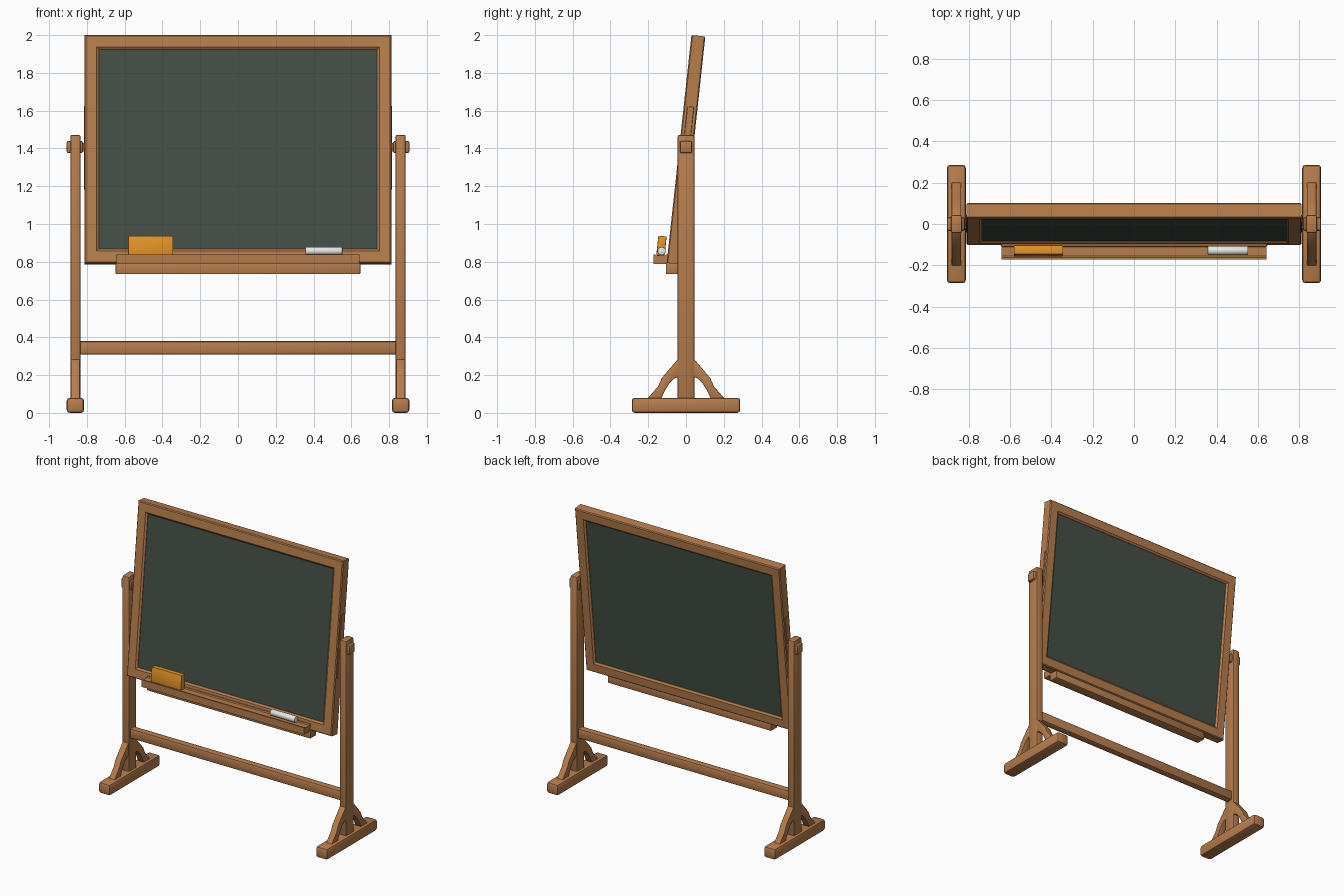
import bpy, bmesh, math
from mathutils import Matrix, Vector

if "Cube" in bpy.data.objects:
    bpy.data.objects.remove(bpy.data.objects["Cube"])

TILT = math.radians(-6.2)
BOARD = Matrix.Translation((0, 0, 1.393)) @ Matrix.Rotation(TILT, 4, 'X')


def material(name, rgb):
    m = bpy.data.materials.new(name)
    m.diffuse_color = (*rgb, 1)
    m.use_nodes = True
    m.node_tree.nodes["Principled BSDF"].inputs["Base Color"].default_value = m.diffuse_color
    return m


WOOD = material("warm_wood", (0.47, 0.205, 0.073))
SLATE = material("dark_green_slate", (0.058, 0.078, 0.060))
ORANGE = material("orange_felt", (0.76, 0.29, 0.02))
WHITE = material("white_chalk", (0.82, 0.82, 0.80))


def finish(name, bm, mat, matrix=None, bevel=0.0, segments=2):
    bmesh.ops.recalc_face_normals(bm, faces=bm.faces)
    if bevel:
        sharp = [e for e in bm.edges if e.calc_face_angle(0) > 0.5]
        bmesh.ops.bevel(bm, geom=sharp, offset=bevel, segments=segments,
                        profile=0.5, affect='EDGES')
    if matrix:
        bm.transform(matrix)
    me = bpy.data.meshes.new(name)
    bm.to_mesh(me)
    bm.free()
    me.materials.append(mat)
    ob = bpy.data.objects.new(name, me)
    bpy.context.collection.objects.link(ob)
    bpy.context.view_layer.objects.active = ob
    ob.select_set(True)
    bpy.ops.object.shade_smooth_by_angle(angle=math.radians(30))
    ob.select_set(False)
    return ob


def box(name, x, y, z, mat, bevel=0.0, matrix=None, segments=2):
    """Box from (min, max) ranges."""
    bm = bmesh.new()
    bmesh.ops.create_cube(bm, size=1)
    for v in bm.verts:
        v.co = Vector([(a + b) / 2 + c * abs(b - a)
                       for c, (a, b) in zip(v.co, (x, y, z))])
    return finish(name, bm, mat, matrix, bevel, segments)


def extrude_x(name, points, x0, x1, mat, bevel=0.0, matrix=None):
    """Extrude a (y, z) outline along x."""
    bm = bmesh.new()
    rings = [[bm.verts.new((x, y, z)) for y, z in points] for x in (x0, x1)]
    n = len(points)
    for i in range(n):
        j = (i + 1) % n
        bm.faces.new((rings[0][i], rings[0][j], rings[1][j], rings[1][i]))
    bm.faces.new(rings[0])
    bm.faces.new(rings[1][::-1])
    return finish(name, bm, mat, matrix, bevel)


# mitred board frame: one moulding profile carried round four corners
def board_frame(hw, hh):
    profile = [(0, 0.031), (0, -0.031), (0.006, -0.037), (0.064, -0.037),
               (0.076, -0.027), (0.076, 0.027), (0.064, 0.037), (0.006, 0.037)]
    bm = bmesh.new()
    rings = [[bm.verts.new((sx * (hw - d), y, sz * (hh - d))) for d, y in profile]
             for sx, sz in ((-1, -1), (1, -1), (1, 1), (-1, 1))]
    for k in range(4):
        a, b = rings[k], rings[(k + 1) % 4]
        for i in range(8):
            j = (i + 1) % 8
            bm.faces.new((a[i], a[j], b[j], b[i]))
    return finish("board_frame", bm, WOOD, BOARD)


board_frame(0.812, 0.607)
box("slate_panel", (-0.745, 0.745), (-0.024, 0.024), (-0.54, 0.54), SLATE, matrix=BOARD)

# stand sides
for side, s in (("left", -1), ("right", 1)):
    box(side + "_post", (s * 0.834, s * 0.888), (-0.044, 0.044), (0.04, 1.472), WOOD, 0.01)
    box(side + "_foot", (s * 0.815, s * 0.907), (-0.287, 0.287), (0, 0.08), WOOD, 0.016)
    box(side + "_pivot_block", (s * 0.82, s * 0.907), (-0.033, 0.033), (1.375, 1.44), WOOD, 0.01)
    box(side + "_pivot_pin", (s * 0.79, s * 0.84), (-0.02, 0.02), (1.385, 1.43), WOOD)
    box(side + "_pivot_plate", (s * 0.80, s * 0.816), (-0.018, 0.018), (-0.21, 0.23), WOOD,
        0.002, BOARD, 1)
    # curved braces, front and back
    for end, d in (("front", -1), ("back", 1)):
        outline = [(0.03, 0.29), (0.047, 0.28), (0.128, 0.185), (0.148, 0.14), (0.205, 0.075),
                   (0.132, 0.075), (0.108, 0.125), (0.085, 0.16), (0.06, 0.183), (0.03, 0.195)]
        extrude_x(f"{side}_{end}_brace", [(d * y, z) for y, z in outline],
                  s * 0.838, s * 0.884, WOOD, 0.004)

# crossbar between posts
box("crossbar", (-0.845, 0.845), (-0.026, 0.026), (0.308, 0.38), WOOD, 0.012)

# chalk tray with shallow groove, and its support rail
extrude_x("chalk_tray", [(-0.172, 0.787), (-0.172, 0.838), (-0.162, 0.838), (-0.156, 0.832),
                         (-0.112, 0.832), (-0.106, 0.838), (-0.09, 0.838), (-0.09, 0.787)],
          -0.643, 0.643, WOOD)
box("tray_rail", (-0.648, 0.648), (-0.106, -0.038), (0.735, 0.795), WOOD, 0.004)

# eraser leaning against the board
lean = Matrix.Translation((-0.463, -0.13, 0.884)) @ Matrix.Rotation(TILT, 4, 'X')
box("eraser", (-0.119, 0.119), (-0.022, 0.022), (-0.052, 0.052), ORANGE, 0.004, lean)

# chalk stick lying in the tray
bm = bmesh.new()
bmesh.ops.create_cone(bm, cap_ends=True, segments=16, radius1=0.022, radius2=0.022, depth=0.196)
lie = Matrix.Translation((0.455, -0.129, 0.857)) @ Matrix.Rotation(math.pi / 2, 4, 'Y')
finish("chalk_stick", bm, WHITE, lie, 0.004)
